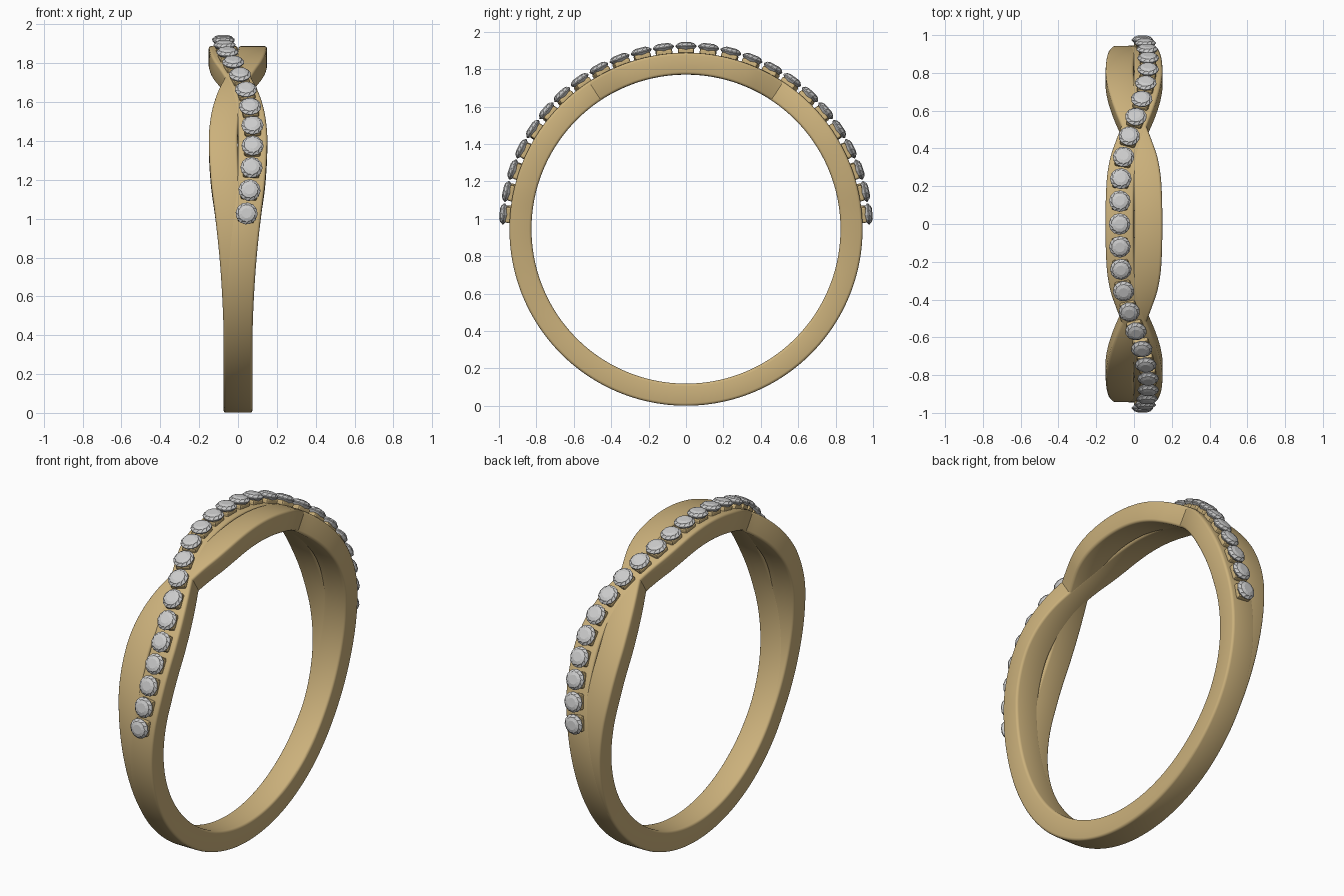
import bpy, bmesh
from math import sin, cos, pi, radians, degrees, atan2, exp
from mathutils import Matrix, Vector

if "Cube" in bpy.data.objects:
    bpy.data.objects.remove(bpy.data.objects["Cube"])

CZ, R_IN, R_OUT = 0.945, 0.826, 0.944
gold = bpy.data.materials.new("gold")
gold.diffuse_color = (0.60, 0.44, 0.20, 1)
gold.use_nodes = True
gold.node_tree.nodes["Principled BSDF"].inputs["Base Color"].default_value = gold.diffuse_color

# Sideways wander of a strand: (degrees from the top, x)
PATH = [(0, -.076), (14, -.070), (22, -.053), (28, -.027), (33.5, 0), (39, .027),
        (45, .049), (52, .067), (60, .076), (74, .066), (86, .043),
        (99, .021), (112, .007), (126, 0), (180, 0)]


def wander(deg):
    """Smooth (Hermite) interpolation of PATH, mirrored about the top."""
    d = min(abs(deg), 180)
    n = len(PATH)

    def slope(i):
        if i in (0, n - 1):
            return 0
        (a, b), (c, e) = PATH[i - 1], PATH[i + 1]
        return (e - b) / (c - a)
    for i in range(n - 1):
        (x0, y0), (x1, y1) = PATH[i], PATH[i + 1]
        if d <= x1:
            h = x1 - x0
            t = (d - x0) / h
            return (y0 * (2*t**3 - 3*t*t + 1) + slope(i) * h * (t**3 - 2*t*t + t)
                    + y1 * (3*t*t - 2*t**3) + slope(i + 1) * h * (t**3 - t*t))


def half_width(deg):
    return 0.075 - 0.007 * exp(-((abs(deg) - 33.5) / 10) ** 2)


def finish(bm, name, mat=None, smooth=False):
    bmesh.ops.recalc_face_normals(bm, faces=bm.faces)
    me = bpy.data.meshes.new(name)
    bm.to_mesh(me)
    bm.free()
    ob = bpy.data.objects.new(name, me)
    bpy.context.collection.objects.link(ob)
    if mat:
        me.materials.append(mat)
    if smooth:
        bpy.ops.object.select_all(action='DESELECT')
        ob.select_set(True)
        bpy.context.view_layer.objects.active = ob
        bpy.ops.object.shade_smooth_by_angle(angle=radians(40))
    return ob


def strand(name, side, inset):
    """Sweep a rounded rectangle round the finger."""
    bm = bmesh.new()
    seg, c = 240, 0.014
    rings = []
    for i in range(seg):
        deg = -180 + 360 * i / seg
        a, w, x0 = radians(deg), half_width(deg) - inset, side * wander(deg)
        hr, rm = (R_OUT - R_IN) / 2 - inset, (R_OUT + R_IN) / 2
        ring = []
        for k, (sx, sr) in enumerate([(1, 1), (-1, 1), (-1, -1), (1, -1)]):
            for j in range(4):
                b = k * pi / 2 + j * pi / 6
                x = x0 + sx * (w - c) + c * cos(b)
                r = rm + sr * (hr - c) + c * sin(b)
                ring.append(bm.verts.new((x, r * sin(a), CZ + r * cos(a))))
        rings.append(ring)
    m = len(rings[0])
    for i in range(seg):
        p, q = rings[i], rings[(i + 1) % seg]
        for j in range(m):
            bm.faces.new((p[j], p[(j + 1) % m], q[(j + 1) % m], q[j]))
    return finish(bm, name, gold, True)


# Two strands crossing twice over the top and merging underneath
strand("stone_strand", 1, 0)
strand("plain_strand", -1, 0.0008)


def stone_frame(deg):
    """Placement on the ring: local z outward, local y along the strand."""
    yaw = -atan2(wander(deg + 1) - wander(deg - 1), radians(2) * R_OUT)
    return (Matrix.Translation((wander(deg), 0, CZ))
            @ Matrix.Rotation(-radians(deg), 4, 'X')
            @ Matrix.Rotation(yaw, 4, 'Z'))


# Faceted round stone: (radius, distance from ring centre, sides)
CUT = [(.030, .950), (.057, .976), (.057, .981), (.044, .994), (.026, 1.0)]


def add_stone(bm, mat):
    sides = 12
    loops = []
    for n, (r, h) in enumerate(CUT):
        off = pi / sides if n >= 3 else 0
        loops.append([bm.verts.new(mat @ Vector((r * cos(2*pi*i/sides + off),
                      r * sin(2*pi*i/sides + off), h))) for i in range(sides)])
    for p, q in zip(loops, loops[1:]):
        for i in range(sides):
            j = (i + 1) % sides
            bm.faces.new((p[i], p[j], q[j]))
            bm.faces.new((p[i], q[j], q[i]))
    bm.faces.new(loops[0])
    bm.faces.new(loops[-1])


stones, seats = bmesh.new(), bmesh.new()
for i in range(-12, 13):
    m = stone_frame(i * 7.1)
    add_stone(stones, m)
    # Square metal seat under each stone
    bmesh.ops.create_cube(seats, size=1, matrix=m @ Matrix.Translation((0, 0, .950))
                          @ Matrix.Diagonal((.084, .088, .036, 1)))
finish(stones, "stones")
seat_ob = finish(seats, "stone_seats", gold)
bev = seat_ob.modifiers.new("bevel", 'BEVEL')
bev.width, bev.segments = 0.010, 2
